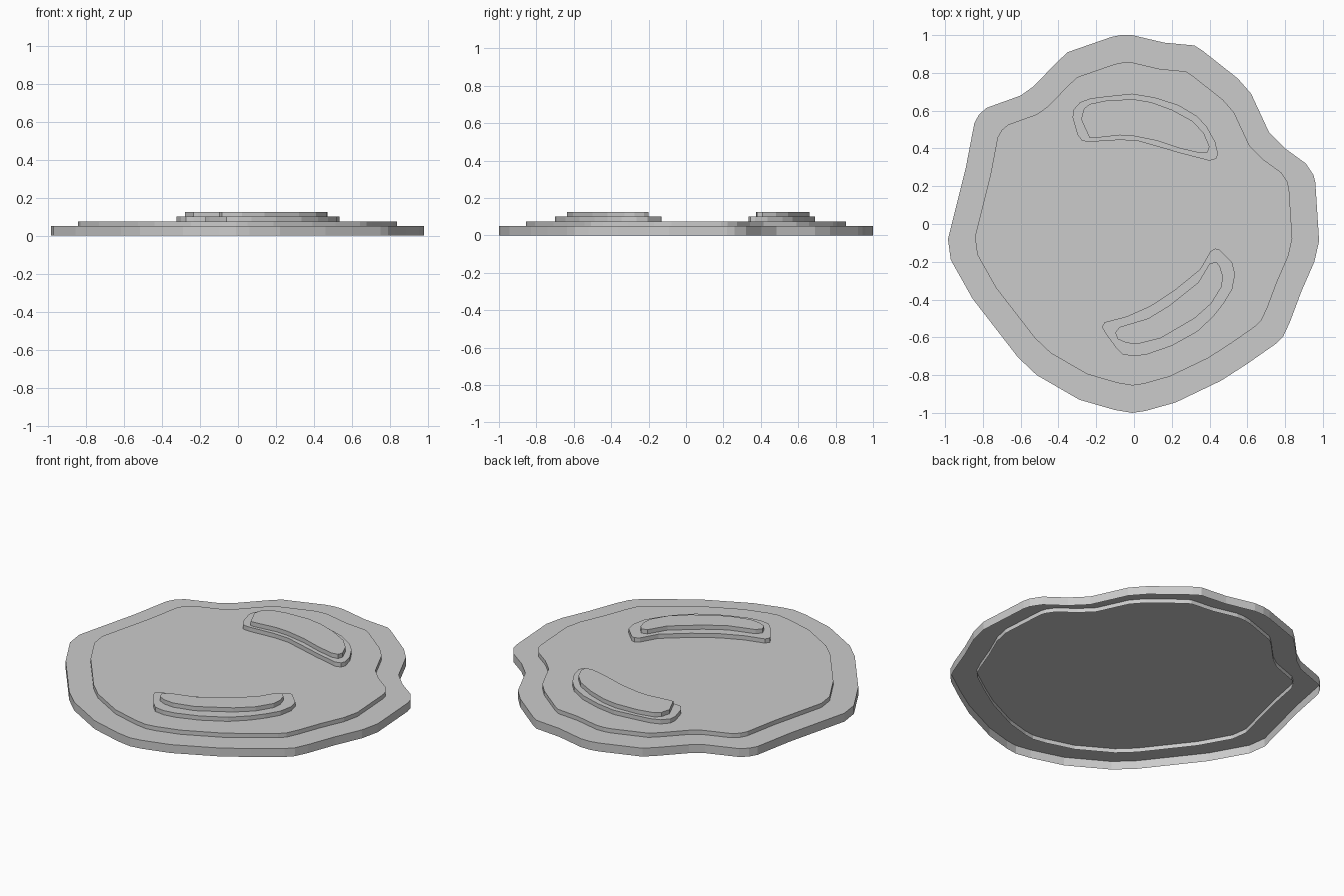
import bpy
import bmesh
from mathutils import Vector

# Remove the default cube
default_cube = bpy.data.objects.get("Cube")
if default_cube:
    bpy.data.objects.remove(default_cube, do_unlink=True)

# Single flat colour
grey = bpy.data.materials.new("plain_grey")
grey.use_nodes = True
grey_value = (0.6, 0.6, 0.6, 1)
grey.diffuse_color = grey_value
grey.node_tree.nodes["Principled BSDF"].inputs["Base Color"].default_value = grey_value


def open_slab(name, outline, bottom, top, scale=1.0):
    """Raise an outline (in hundredths of a unit) into a capped slab, open below."""
    bm = bmesh.new()
    points = [Vector((x, y, 0)) * scale / 100 for x, y in outline]
    lower = [bm.verts.new((p.x, p.y, bottom)) for p in points]
    upper = [bm.verts.new((p.x, p.y, top)) for p in points]
    bm.faces.new(upper)
    count = len(points)
    for i in range(count):
        j = (i + 1) % count
        bm.faces.new((lower[i], lower[j], upper[j], upper[i]))
    # Outlines run clockwise, so make the cap face up and the walls face out
    bmesh.ops.recalc_face_normals(bm, faces=bm.faces)
    cap = max(bm.faces, key=lambda face: face.calc_area())
    if cap.normal.z < 0:
        bmesh.ops.reverse_faces(bm, faces=bm.faces)
    mesh = bpy.data.meshes.new(name)
    bm.to_mesh(mesh)
    bm.free()
    mesh.materials.append(grey)
    slab = bpy.data.objects.new(name, mesh)
    bpy.context.collection.objects.link(slab)
    return slab


# Uneven rim, clockwise from the back
rim = [
    (-7, 100), (-1, 100), (16, 96), (32, 94.5), (36, 92), (55, 77), (62, 69),
    (71.5, 48.5), (80, 40), (91, 32), (95, 26), (96, 22), (98, -9), (95.5, -20),
    (88.5, -36), (82.5, -52), (79, -59.5), (75, -63.5), (60, -74), (46, -83),
    (22, -94.5), (6, -99), (-1, -100), (-10, -98.5), (-29, -93), (-51.5, -80),
    (-61.5, -70.5), (-85.5, -39.5), (-97, -19), (-98.5, -8), (-95.5, 4),
    (-89, 30), (-84.5, 53.5), (-82, 58), (-78, 61.5), (-60, 68), (-53, 73),
    (-41, 85.5), (-35, 91), (-12, 99),
]

# Back ridge: lower step and upper step
back_lower = [
    (-1, 69), (11, 67), (23.5, 63), (33.5, 57), (38.5, 51.5), (43, 43.5),
    (44.5, 37), (43.5, 34.5), (40, 33.5), (24.5, 37.5), (12.5, 41), (2, 44),
    (-7.5, 44.5), (-23.5, 43.5), (-27.5, 44), (-30, 47.5), (-32.5, 56.5),
    (-32, 60.5), (-28.5, 64.5), (-23, 66.5), (-15, 67.5),
]
back_upper = [
    (0, 66), (9, 64.5), (20, 60.5), (31, 54.5), (37, 48), (40, 41), (39, 38),
    (35, 37.5), (24.5, 40), (12.5, 44), (0, 46.5), (-7.5, 47), (-21, 45.5),
    (-23.5, 45.5), (-28, 55.5), (-26.5, 61), (-23.5, 63.5), (-14, 65.5),
]

# Front ridge: lower step and upper step
front_lower = [
    (43, -13), (45, -13.5), (48.5, -17), (52, -20.5), (53.5, -26.5), (52, -34.5),
    (47.5, -42), (42, -49), (33.5, -57), (20, -64.5), (7, -69), (0, -70),
    (-6, -69), (-9.5, -65.5), (-15, -58), (-17, -54.5), (-15.5, -52),
    (-4, -49), (8.5, -43.5), (21.5, -35), (35, -24), (40.5, -14.5),
]
front_upper = [
    (43.5, -20), (45.5, -22.5), (47, -27.5), (46.5, -33), (41, -42), (32, -50),
    (14, -60.5), (2, -63.5), (-4, -63), (-8.5, -61), (-10, -57.5), (-7.5, -54.5),
    (7.5, -50), (19, -43), (34, -31), (40, -21),
]

# Stacked parts, each overlapping the one beneath by half its thickness
thickness = 0.05
step = thickness / 2
open_slab("base_plate", rim, 0, thickness)
open_slab("raised_plate", rim, step, step + thickness, scale=0.855)
for side, lower_step, upper_step in (
    ("back", back_lower, back_upper),
    ("front", front_lower, front_upper),
):
    open_slab(side + "_ridge_lower", lower_step, step * 2.5, step * 4)
    open_slab(side + "_ridge_upper", upper_step, step * 3.5, step * 5)
